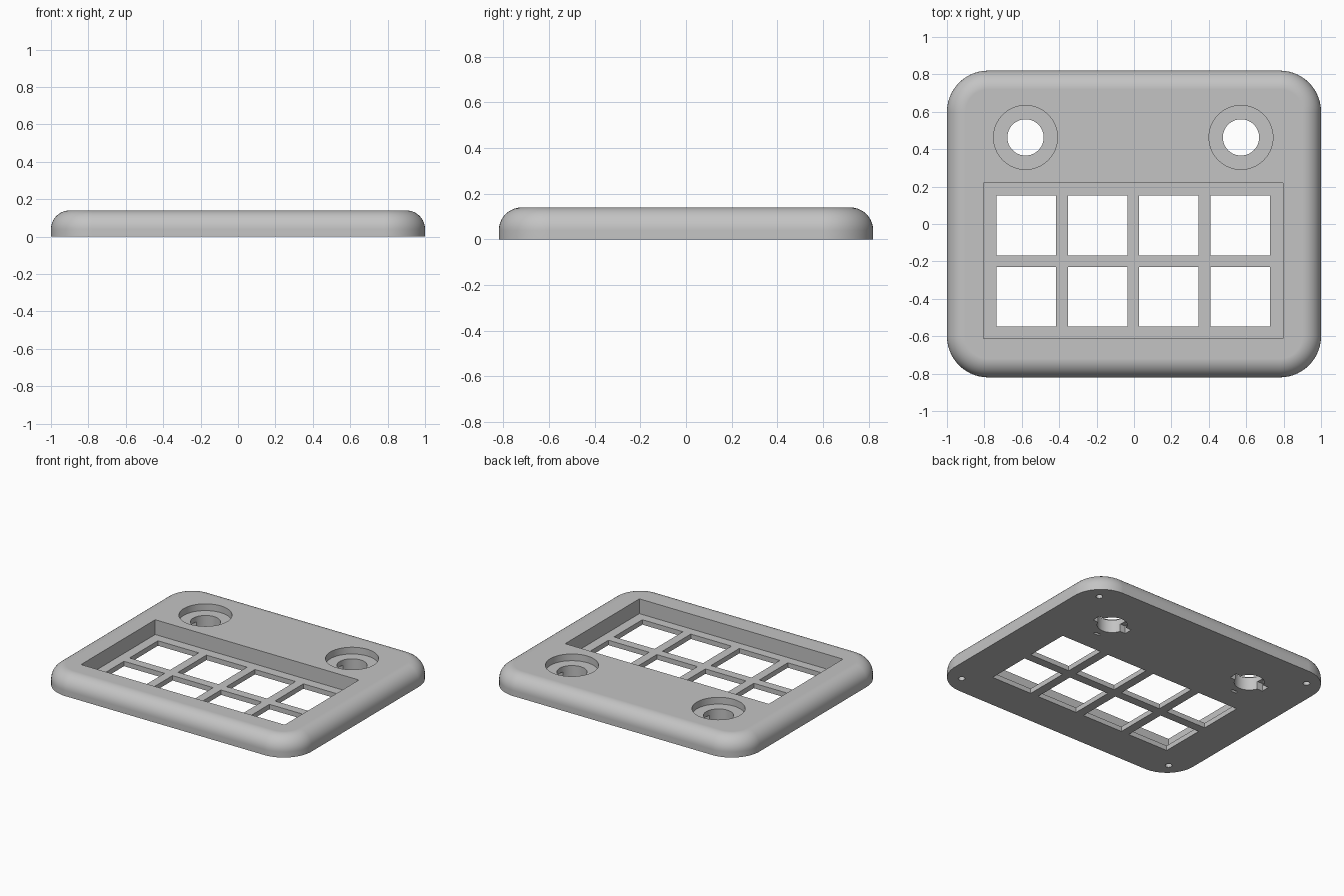
import bpy, bmesh, math
from mathutils import Matrix

cube = bpy.data.objects.get("Cube")
if cube:
    bpy.data.objects.remove(cube)

HALF_X, HALF_Y, HEIGHT = 1.0, 0.82, 0.14
CORNER, FILLET = 0.22, 0.1
KNOBS = [(-0.58, 0.463), (0.572, 0.463)]

grey = bpy.data.materials.new("light_grey")
grey.use_nodes = True
colour = (0.55, 0.55, 0.55, 1)
grey.diffuse_color = colour
grey.node_tree.nodes["Principled BSDF"].inputs["Base Color"].default_value = colour


def make_object(name, bm):
    bmesh.ops.recalc_face_normals(bm, faces=bm.faces)
    mesh = bpy.data.meshes.new(name)
    bm.to_mesh(mesh)
    bm.free()
    mesh.materials.append(grey)
    obj = bpy.data.objects.new(name, mesh)
    bpy.context.collection.objects.link(obj)
    return obj


def add_box(bm, x, y, w, d, z0, z1):
    m = Matrix.Translation((x, y, (z0 + z1) / 2)) @ Matrix.Diagonal((w, d, z1 - z0, 1))
    bmesh.ops.create_cube(bm, size=1, matrix=m)


def add_cylinder(bm, x, y, radius, z0, z1, sides=64):
    bmesh.ops.create_cone(bm, cap_ends=True, segments=sides, radius1=radius,
                          radius2=radius, depth=z1 - z0,
                          matrix=Matrix.Translation((x, y, (z0 + z1) / 2)))


def rounded_ring(bm, inset, z, steps=14):
    """Rounded rectangle of vertices, drawn in from the outer wall."""
    ring = []
    for i, (sx, sy) in enumerate([(1, 1), (-1, 1), (-1, -1), (1, -1)]):
        for k in range(steps + 1):
            a = (i + k / steps) * math.pi / 2
            r = CORNER - inset
            ring.append(bm.verts.new((sx * (HALF_X - CORNER) + r * math.cos(a),
                                      sy * (HALF_Y - CORNER) + r * math.sin(a), z)))
    return ring


# Case plate: flat base, vertical wall, rounded upper edge
bm = bmesh.new()
rings = [rounded_ring(bm, 0, 0)]
for k in range(11):
    a = k / 10 * math.pi / 2
    rings.append(rounded_ring(bm, FILLET * (1 - math.cos(a)),
                              HEIGHT - FILLET + FILLET * math.sin(a)))
for low, high in zip(rings, rings[1:]):
    for i in range(len(low)):
        j = (i + 1) % len(low)
        bm.faces.new((low[i], low[j], high[j], high[i]))
bm.faces.new(rings[0])
bm.faces.new(rings[-1])
case = make_object("case_plate", bm)

# Upper recesses: key pocket and knob counterbores
bm = bmesh.new()
add_box(bm, -0.004, -0.197, 1.6, 0.833, 0.035, 0.3)
for x, y in KNOBS:
    add_cylinder(bm, x, y, 0.171, 0.092, 0.3)
cutters = [make_object("recess_cutter", bm)]

# Through holes for keys and knob shafts, blind screw holes underneath
bm = bmesh.new()
for col in range(4):
    for row in range(2):
        add_box(bm, -0.004 + (col - 1.5) * 0.381, -0.008 - row * 0.381,
                0.319, 0.319, -0.1, 0.2)
for x, y in KNOBS:
    add_cylinder(bm, x, y, 0.097, -0.1, 0.2)
for sx in (-1, 1):
    for sy in (-1, 1):
        add_cylinder(bm, sx * 0.87, sy * 0.69, 0.022, -0.1, 0.09, 24)
cutters.append(make_object("hole_cutter", bm))

# Side notches and locating slots under each knob
bm = bmesh.new()
for x, y in KNOBS:
    add_box(bm, x, y, 0.27, 0.06, -0.1, 0.055)
    add_box(bm, x, y - 0.15, 0.045, 0.02, -0.1, 0.03)
cutters.append(make_object("notch_cutter", bm))

for cutter in cutters:
    cutter.hide_render = True
    mod = case.modifiers.new(cutter.name, 'BOOLEAN')
    mod.operation = 'DIFFERENCE'
    mod.solver = 'EXACT'
    mod.object = cutter

# Bake the cuts, then drop the cutters
bpy.context.view_layer.update()
result = bpy.data.meshes.new_from_object(
    case.evaluated_get(bpy.context.evaluated_depsgraph_get()))
case.modifiers.clear()
case.data = result
for cutter in cutters:
    bpy.data.objects.remove(cutter)

# Smooth rounded walls with crisp edges
bpy.ops.object.select_all(action='DESELECT')
case.select_set(True)
bpy.context.view_layer.objects.active = case
bpy.ops.object.shade_smooth_by_angle(angle=math.radians(30))
weighted = case.modifiers.new("even_shading", 'WEIGHTED_NORMAL')
weighted.keep_sharp = True
